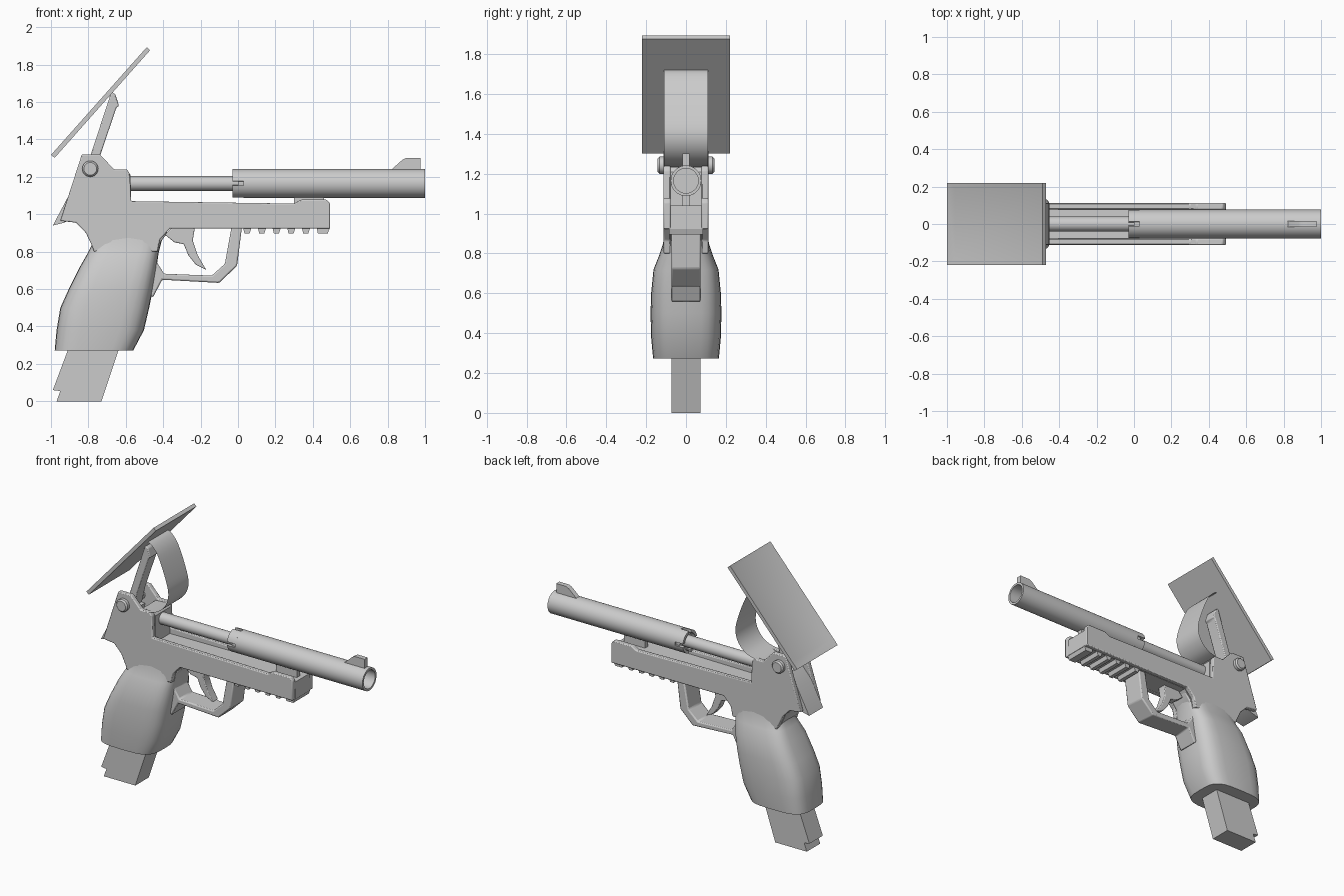
import bpy, bmesh
from math import cos, sin, pi, copysign
from mathutils import Matrix

if "Cube" in bpy.data.objects:
    bpy.data.objects.remove(bpy.data.objects["Cube"])


def finish(name, bm, bevel=0.0, angle=30):
    bmesh.ops.recalc_face_normals(bm, faces=bm.faces)
    me = bpy.data.meshes.new(name)
    bm.to_mesh(me)
    bm.free()
    ob = bpy.data.objects.new(name, me)
    bpy.context.collection.objects.link(ob)
    if bevel:
        m = ob.modifiers.new("bevel", 'BEVEL')
        m.width, m.segments, m.limit_method = bevel, 2, 'ANGLE'
    bpy.ops.object.select_all(action='DESELECT')
    ob.select_set(True)
    bpy.context.view_layer.objects.active = ob
    bpy.ops.object.shade_smooth_by_angle(angle=angle * pi / 180)
    return ob


def prism_bm(pts, y0, y1):
    """Side profile (x, z) extruded from y0 to y1."""
    bm = bmesh.new()
    f = bm.faces.new([bm.verts.new((x, y0, z)) for x, z in pts])
    ext = bmesh.ops.extrude_face_region(bm, geom=[f])
    for v in ext["geom"]:
        if isinstance(v, bmesh.types.BMVert):
            v.co.y = y1
    bmesh.ops.recalc_face_normals(bm, faces=bm.faces)
    return bm


def prism(name, pts, y0, y1, bevel=0.0):
    return finish(name, prism_bm(pts, y0, y1), bevel)


def loft(bm, rings, caps=True):
    vs = [[bm.verts.new(p) for p in r] for r in rings]
    n = len(vs[0])
    for a, b in zip(vs, vs[1:]):
        for i in range(n):
            bm.faces.new((a[i], a[(i + 1) % n], b[(i + 1) % n], b[i]))
    if caps:
        bm.faces.new(vs[0])
        bm.faces.new(vs[-1])


def lathe(name, prof, matrix, n=32):
    """Revolve (length, radius) points about local x."""
    bm = bmesh.new()
    loft(bm, [[(x, r * cos(2 * pi * i / n), r * sin(2 * pi * i / n))
               for i in range(n)] for x, r in prof])
    bmesh.ops.transform(bm, matrix=matrix, verts=bm.verts)
    return finish(name, bm)


# magazine
prism("magazine", [(-.90, .30), (-.63, .30), (-.73, 0), (-.97, 0), (-.95, .055), (-.99, .06)],
      -.073, .073)

# grip: rounded sections (z, back x, front x, half width)
bm = bmesh.new()
rings = []
for z, xa, xb, hw in [(.272, -.98, -.56, .165), (.38, -.97, -.503, .175), (.50, -.95, -.475, .178),
                      (.60, -.905, -.455, .175), (.72, -.845, -.435, .163),
                      (.79, -.805, -.425, .135), (.85, -.775, -.41, .115), (.93, -.78, -.38, .105)]:
    ring = []
    for i in range(28):
        c, s = cos(2 * pi * i / 28), sin(2 * pi * i / 28)
        ring.append(((xa + xb) / 2 + (xb - xa) / 2 * copysign(abs(c) ** .55, c),
                     hw * copysign(abs(s) ** .55, s), z))
    rings.append(ring)
loft(bm, rings)
finish("grip", bm, angle=40)

# frame: two side plates around a lower core, leaving a channel and a rear slot
lower = [(.492, .923), (-.364, .923), (-.417, .865), (-.43, .80), (-.77, .80), (-.78, .83),
         (-.813, .90), (-.866, .955)]
side = [(-.95, .965), (-.835, 1.32), (-.738, 1.32), (-.663, 1.24), (-.594, 1.24), (-.578, 1.217),
        (-.572, 1.07), (.30, 1.057), (.335, 1.078), (.475, 1.078), (.492, 1.057)] + lower
for label, s in (("right", -1), ("left", 1)):
    prism("frame_side_" + label, side, s * .078, s * .112, .006)
prism("frame_core", [(-.79, 1.16), (-.70, 1.16), (-.68, 1.23), (-.594, 1.235), (-.574, 1.21),
                     (-.572, 1.03), (.49, 1.04)] + lower, -.079, .079)

# rear hammer wedge
prism("hammer", [(-.99, .94), (-.90, 1.11), (-.83, 1.19), (-.76, 1.19), (-.80, .96), (-.87, .985),
                 (-.93, .955)], -.076, .076)

# accessory rail teeth under the frame
for i in range(6):
    x0 = .027 + i * .0785
    x1 = x0 + (.072 if i == 5 else .046)
    prism(f"rail_tooth_{i + 1}", [(x0, .93), (x0 + .008, .896), (x1 - .012, .896), (x1, .93)],
          -.085, .085)

# trigger guard and trigger
prism("trigger_guard", [(-.035, .93), (.021, .93), (-.005, .725), (-.10, .633), (-.405, .65),
                        (-.455, .555), (-.50, .60), (-.47, .90), (-.37, .93), (-.385, .89),
                        (-.43, .83), (-.435, .745), (-.395, .682), (-.14, .672), (-.07, .735)],
      -.073, .073, .008)
prism("trigger", [(-.39, .89), (-.35, .93), (-.23, .93), (-.242, .86), (-.215, .78), (-.17, .703),
                  (-.225, .73), (-.265, .78), (-.29, .84), (-.34, .85)], -.03, .03, .005)

# barrel: thin rear tube and thick hollow front tube
axis = Matrix.Translation((0, 0, 1.165))
lathe("inner_barrel", [(-.60, .04), (.02, .04)], axis)
lathe("outer_barrel", [(0, .02), (0, .068), (.03, .068), (.03, .077), (1, .077), (1, .062),
                       (.4, .062)], axis)
# crown lugs at the rear of the thick tube
for k in range(4):
    bm = bmesh.new()
    loft(bm, [[(x, r * cos(t), r * sin(t)) for x, r in
               ((-.03, .058), (-.03, .077), (.035, .077), (.035, .058))]
              for t in [k * pi / 2 + .15 + j * .18 for j in range(8)]])
    bmesh.ops.transform(bm, matrix=axis, verts=bm.verts)
    finish(f"barrel_lug_{k + 1}", bm)

# sight and barrel mount
prism("front_sight", [(.81, 1.23), (.88, 1.292), (.90, 1.302), (.975, 1.302), (.975, 1.23)],
      -.017, .017)
prism("barrel_mount", [(.30, 1.03), (.30, 1.10), (.46, 1.10), (.46, 1.03)], -.018, .018)

# hinge pin with stepped round heads
lathe("hinge_pin", [(-.142, .024), (-.142, .034), (-.132, .043), (-.105, .043), (-.105, .03),
                    (.105, .03), (.105, .043), (.132, .043), (.142, .034), (.142, .024)],
      Matrix.Translation((-.79, 0, 1.243)) @ Matrix.Rotation(pi / 2, 4, 'Z'), 24)

# strut holding the panel
prism("panel_strut", [(-.83, 1.21), (-.79, 1.31), (-.677, 1.655), (-.655, 1.64), (-.636, 1.58),
                      (-.65, 1.57), (-.735, 1.32), (-.76, 1.21)], -.045, .045, .006)

# tilted panel with a recessed upper face
bm = prism_bm([(-1, 1.317), (-.488, 1.893), (-.47, 1.877), (-.98, 1.302)], -.22, .22)
face = max(bm.faces, key=lambda f: f.normal.z - f.normal.x)
bmesh.ops.inset_region(bm, faces=[face], thickness=.036, depth=-.008)
for v in face.verts:
    if v.co.x < -.8:
        v.co.x += .02
        v.co.z += .0225
finish("tilted_panel", bm)

# thin curved ribbon from the panel down to the frame
curve = [(-.625, 1.725), (-.58, 1.705), (-.53, 1.64), (-.475, 1.5), (-.453, 1.4), (-.475, 1.32),
         (-.535, 1.26), (-.62, 1.235)]
path = []
for i in range(len(curve) - 1):
    p0, p1, p2, p3 = (curve[min(max(i + k, 0), len(curve) - 1)] for k in (-1, 0, 1, 2))
    for t in (0, .25, .5, .75):
        path.append(tuple(.5 * (2 * b + (c - a) * t + (2 * a - 5 * b + 4 * c - d) * t * t
                                + (3 * b - a - 3 * c + d) * t ** 3)
                          for a, b, c, d in zip(p0, p1, p2, p3)))
path.append(curve[-1])
bm = bmesh.new()
pairs = [[bm.verts.new((x, y, z)) for y in (-.11, .11)] for x, z in path]
for a, b in zip(pairs, pairs[1:]):
    bm.faces.new((a[0], a[1], b[1], b[0]))
finish("ribbon", bm)
